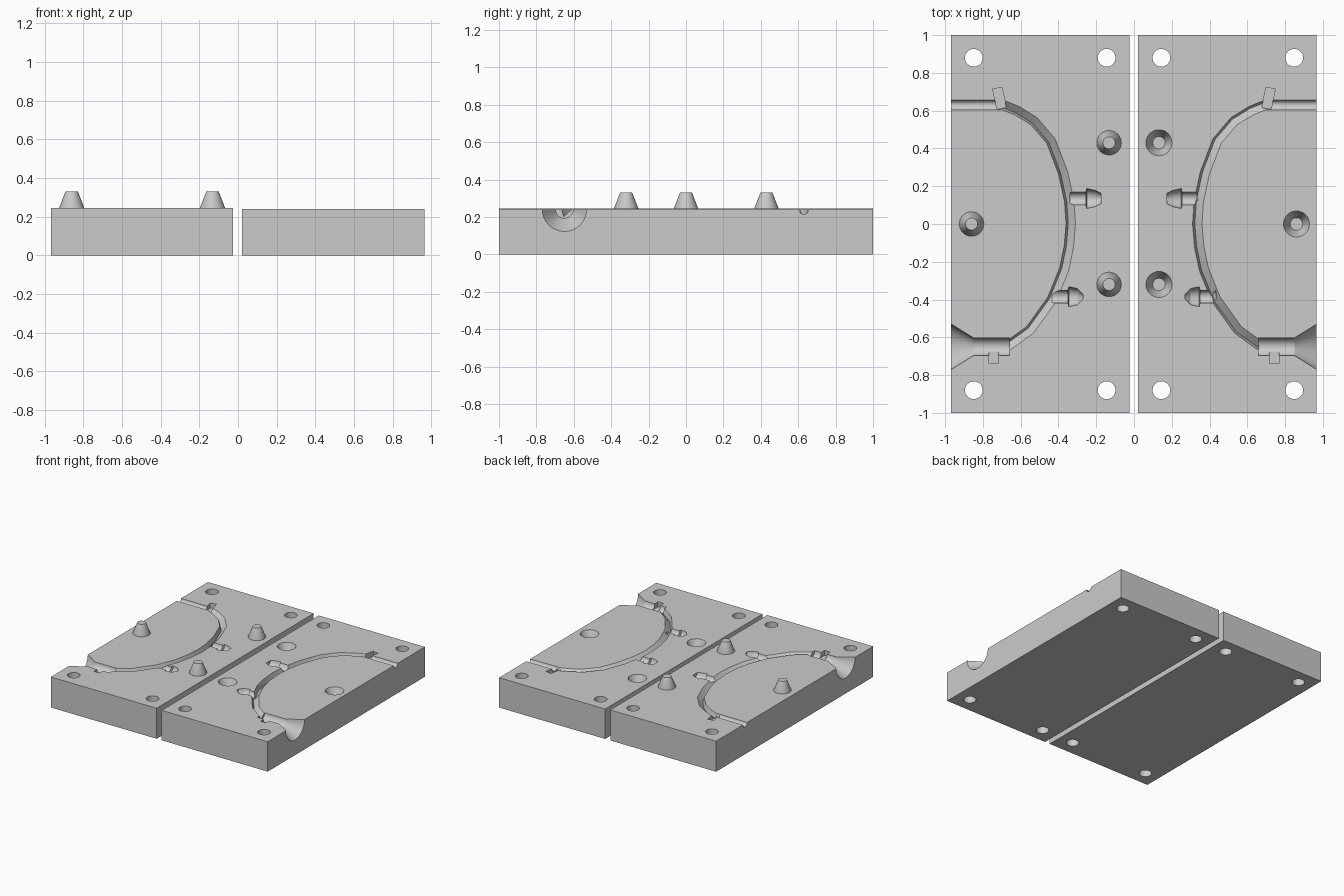
import bpy, bmesh
from math import radians
from mathutils import Matrix, Vector

if "Cube" in bpy.data.objects:
    bpy.data.objects.remove(bpy.data.objects["Cube"])

grey = bpy.data.materials.new("mould grey")
grey.use_nodes = True
grey.diffuse_color = (0.6, 0.6, 0.6, 1)
grey.node_tree.nodes["Principled BSDF"].inputs["Base Color"].default_value = (0.6, 0.6, 0.6, 1)


def finish(name, bm):
    bmesh.ops.recalc_face_normals(bm, faces=bm.faces)
    mesh = bpy.data.meshes.new(name)
    bm.to_mesh(mesh)
    bm.free()
    mesh.materials.append(grey)
    obj = bpy.data.objects.new(name, mesh)
    bpy.context.collection.objects.link(obj)
    return obj


def box(name, x0, x1, y0, y1, z0, z1, turn=0):
    bm = bmesh.new()
    centre = Vector((x0 + x1, y0 + y1, z0 + z1)) / 2
    size = Matrix.Diagonal((x1 - x0, y1 - y0, z1 - z0, 1))
    rot = Matrix.Rotation(radians(turn), 4, "Z")
    bmesh.ops.create_cube(bm, size=1, matrix=Matrix.Translation(centre) @ rot @ size)
    return finish(name, bm)


def turned(name, profile, origin, axis="Z", sides=32):
    """Solid of revolution from (distance along axis, radius) pairs."""
    bm = bmesh.new()
    rings = []
    for d, r in profile:
        made = bmesh.ops.create_circle(bm, segments=sides, radius=r,
                                       matrix=Matrix.Translation((0, 0, d)))
        rings.append(made["verts"])
    for a, b in zip(rings, rings[1:]):
        for i in range(sides):
            j = (i + 1) % sides
            bm.faces.new((a[i], a[j], b[j], b[i]))
    bm.faces.new(rings[0])
    bm.faces.new(rings[-1])
    if axis == "X":
        bm.transform(Matrix.Rotation(radians(90), 4, "Y"))
    bm.transform(Matrix.Translation(origin))
    return finish(name, bm)


def swept(name, path, section, z):
    """Sweep an (across, height) section along a flat path."""
    bm = bmesh.new()
    pts = [Vector(p) for p in path]
    rings = []
    for i, p in enumerate(pts):
        t = (pts[min(i + 1, len(pts) - 1)] - pts[max(i - 1, 0)]).normalized()
        side = Vector((-t.y, t.x))
        rings.append([bm.verts.new((*(p + side * a), z + h)) for a, h in section])
    n = len(section)
    for a, b in zip(rings, rings[1:]):
        for i in range(n):
            j = (i + 1) % n
            bm.faces.new((a[i], a[j], b[j], b[i]))
    bm.faces.new(rings[0])
    bm.faces.new(rings[-1])
    return finish(name, bm)


def cut(plate, cutter):
    mod = plate.modifiers.new("cut", "BOOLEAN")
    mod.operation = "DIFFERENCE"
    mod.solver = "EXACT"
    mod.object = cutter
    bpy.context.view_layer.objects.active = plate
    bpy.ops.object.modifier_apply(modifier=mod.name)
    bpy.data.objects.remove(cutter)


def smooth(obj):
    bpy.ops.object.select_all(action="DESELECT")
    obj.select_set(True)
    bpy.context.view_layer.objects.active = obj
    bpy.ops.object.shade_smooth_by_angle(angle=radians(25))


# Curved channel, listed back to front for the half on +x
ARC = [(0.72, 0.64), (0.62, 0.6), (0.53, 0.545), (0.44, 0.44), (0.375, 0.27), (0.343, 0.12),
       (0.335, 0), (0.345, -0.12), (0.37, -0.24), (0.435, -0.4), (0.55, -0.56),
       (0.66, -0.64), (0.77, -0.675)]
PINS = [(0.86, 0), (0.132, 0.43), (0.132, -0.32)]


def half(name, s, x0, x1, top):
    plate = box(name, x0, x1, -1, 1, 0, top)

    # Bolt holes
    for x in (0.145, 0.848):
        for y in (-0.88, 0.88):
            cut(plate, turned("bolt_cutter", [(-0.1, 0.047), (0.4, 0.047)], (s * x, y, 0)))

    # Pouring funnel and its runner
    funnel = [(-s * 0.66, 0.047), (-s * 0.85, 0.047), (-s * 0.967, 0.12), (-s * 0.99, 0.134)]
    cut(plate, turned("funnel_cutter", [(-d, r) for d, r in funnel], (0, -0.65, top), "X"))

    # Air vent
    cut(plate, turned("vent_cutter", [(s * 0.7, 0.026), (s * 1.1, 0.026)],
                      (0, 0.63, top), "X", 16))

    # Channel with one steep and one sloping wall
    low = 0.012 if s < 0 else -0.012
    section = [(-0.025, 0.03), (-0.025, 0), (s * low, -0.038), (0.025, 0), (0.025, 0.03)]
    low_side = -0.013
    section[2] = (low_side, -0.038)
    cut(plate, swept("channel_cutter", [(s * x, y) for x, y in ARC], section, top))

    # Tabs at the channel ends
    for x, y, length, turn in ((0.712, 0.665, 0.11, -12 * s), (0.742, -0.702, 0.075, 0)):
        cut(plate, box("tab_cutter", s * x - 0.025, s * x + 0.025, y - length / 2,
                       y + length / 2, top - 0.04, top + 0.03, turn))

    # Barbed side branches
    for x, y, tip in ((0.255, 0.135, 0.028), (0.35, -0.385, 0.012)):
        barb = [(x + 0.085, 0.034), (x, 0.034), (x - 0.005, 0.053), (x - 0.05, 0.043),
                (x - 0.08, tip)]
        cut(plate, turned("barb_cutter", [(s * d, r) for d, r in barb], (0, y, top), "X", 16))

    # Locating pegs on one half, matching sockets in the other
    for i, (x, y) in enumerate(PINS):
        if s < 0:
            smooth(turned(f"locating_peg_{i + 1}", [(-0.01, 0.065), (0, 0.065), (0.085, 0.032)],
                          (s * x, y, top)))
        else:
            cut(plate, turned("socket_cutter", [(-0.09, 0.033), (0, 0.069), (0.02, 0.069)],
                              (x, y, top)))
    smooth(plate)


half("peg_half", -1, -0.968, -0.025, 0.246)
half("socket_half", 1, 0.02, 0.965, 0.241)
